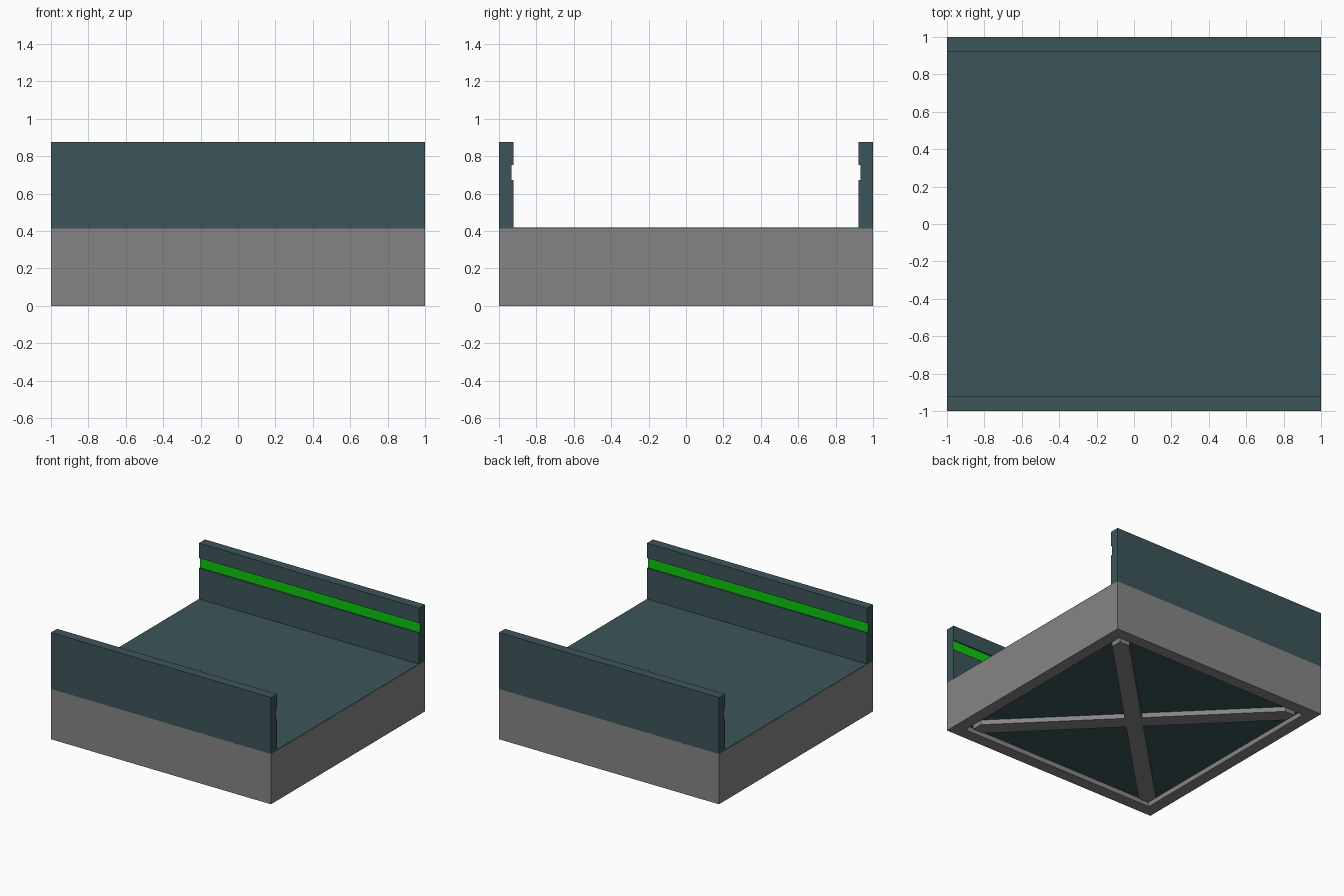
import bpy, bmesh
from mathutils import Matrix

if "Cube" in bpy.data.objects:
    bpy.data.objects.remove(bpy.data.objects["Cube"])


def material(name, rgb):
    m = bpy.data.materials.new(name)
    m.diffuse_color = (*rgb, 1)
    m.use_nodes = True
    m.node_tree.nodes["Principled BSDF"].inputs["Base Color"].default_value = m.diffuse_color
    return m


GRAY = material("mid gray", (0.235, 0.235, 0.235))
TEAL = material("dark teal", (0.045, 0.091, 0.1))
GREEN = material("bright green", (0.004, 0.58, 0.004))

DECK_BOTTOM, DECK_TOP, WALL_TOP = 0.413, 0.418, 0.877
BORDER, RECESS = 0.14, 0.04


def finish(bm, name, mats):
    bmesh.ops.recalc_face_normals(bm, faces=bm.faces)
    mesh = bpy.data.meshes.new(name)
    bm.to_mesh(mesh)
    bm.free()
    for m in mats:
        mesh.materials.append(m)
    obj = bpy.data.objects.new(name, mesh)
    bpy.context.collection.objects.link(obj)
    return obj


def box(z0, z1):
    bm = bmesh.new()
    bmesh.ops.create_cube(bm, size=1, matrix=Matrix.Translation((0, 0, (z0 + z1) / 2))
                          @ Matrix.Diagonal((2, 2, z1 - z0, 1)))
    return bm


def prism(points, offset):
    """Extrude a closed outline along the offset vector."""
    bm = bmesh.new()
    face = bm.faces.new([bm.verts.new(p) for p in points])
    ext = bmesh.ops.extrude_face_region(bm, geom=[face], use_keep_orig=True)
    bmesh.ops.translate(bm, vec=offset,
                        verts=[g for g in ext["geom"] if isinstance(g, bmesh.types.BMVert)])
    return bm


# Base block with a shallow teal recess in its underside
bm = box(0, DECK_BOTTOM)
under = min(bm.faces, key=lambda f: f.calc_center_median().z)
bmesh.ops.inset_region(bm, faces=[under], thickness=BORDER)
ext = bmesh.ops.extrude_face_region(bm, geom=[under])
bmesh.ops.translate(bm, vec=(0, 0, RECESS),
                    verts=[g for g in ext["geom"] if isinstance(g, bmesh.types.BMVert)])
if under.is_valid:
    bmesh.ops.delete(bm, geom=[under], context='FACES_ONLY')
for f in bm.faces:
    f.material_index = int(abs(f.calc_center_median().z - RECESS) < 0.001)
finish(bm, "base_block", [GRAY, TEAL])

# Diagonal cross brace under the base, flush with the border
c, w = 1 - BORDER, 0.092
outline = []
for ca, sa in ((1, 0), (0, 1), (-1, 0), (0, -1)):
    for x, y in ((c, c - w), (c, c), (c - w, c), (0, w)):
        outline.append((x * ca - y * sa, x * sa + y * ca, 0))
finish(prism(outline, (0, 0, RECESS)), "cross_brace", [GRAY])

# Thin floor deck
finish(box(DECK_BOTTOM, DECK_TOP), "floor_deck", [TEAL])

# Side walls, each with a green strip set into a shallow groove
inner, groove, g0, g1 = 0.922, 0.932, 0.672, 0.754
profile = [(1, DECK_TOP), (1, WALL_TOP), (inner, WALL_TOP), (inner, g1),
           (groove, g1), (groove, g0), (inner, g0), (inner, DECK_TOP)]
for side, name in ((-1, "front_wall"), (1, "back_wall")):
    bm = prism([(-1, side * y, z) for y, z in profile], (2, 0, 0))
    for f in bm.faces:
        f.material_index = int(all(abs(abs(v.co.y) - groove) < 0.001 for v in f.verts))
    finish(bm, name, [TEAL, GREEN])
